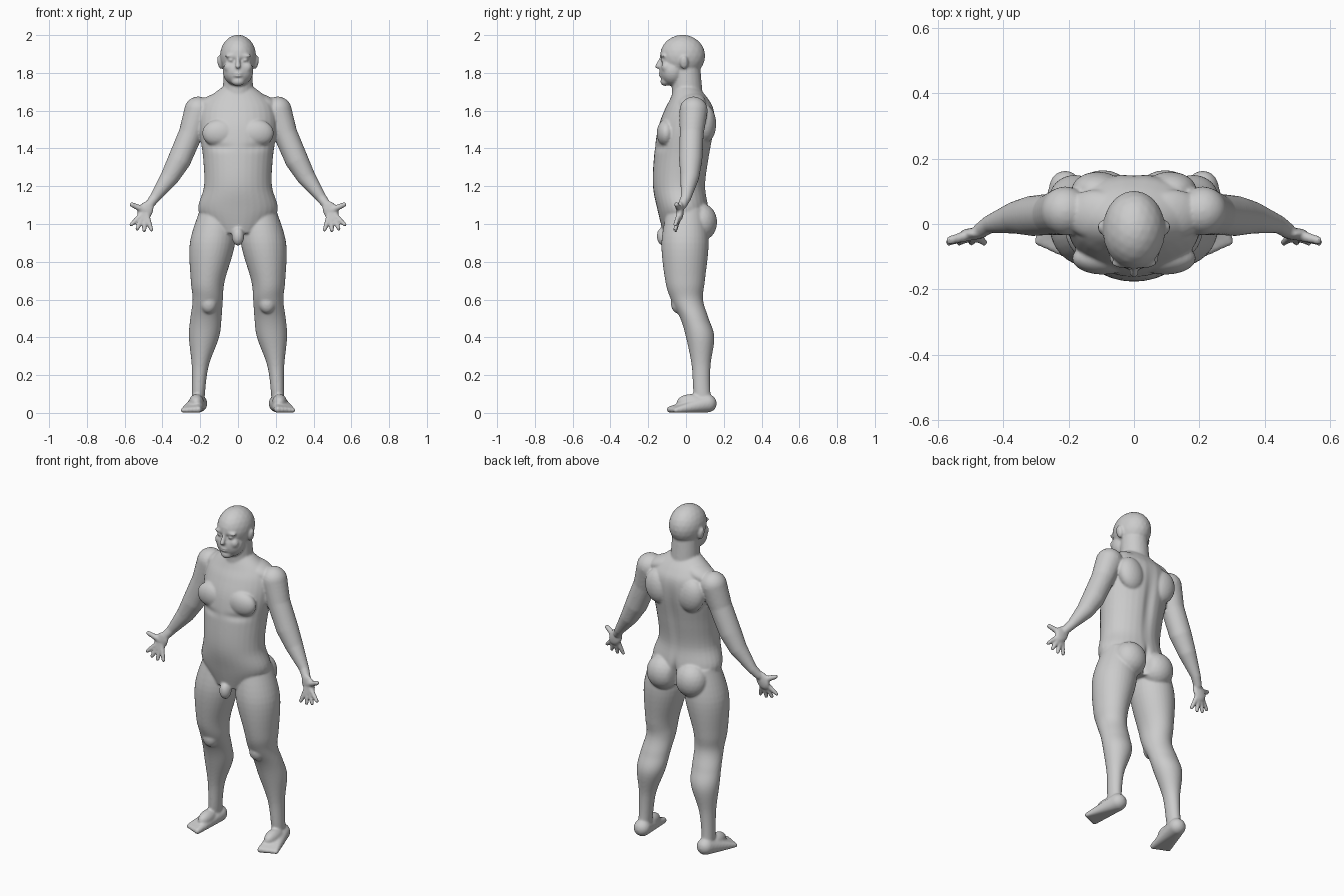
import bpy, bmesh, math
from mathutils import Vector, Matrix

cube = bpy.data.objects.get("Cube")
if cube:
    bpy.data.objects.remove(cube, do_unlink=True)

SIDES, STEPS = 32, 6
bm = bmesh.new()


def spline(rows):
    """Smoothly interpolate a list of equal-length rows."""
    result = []
    for index in range(len(rows) - 1):
        start, end = rows[index], rows[index + 1]
        before = rows[max(index - 1, 0)]
        after = rows[min(index + 2, len(rows) - 1)]
        for step in range(STEPS):
            t = step / STEPS
            ease = t * t * (3 - 2 * t)
            leave, arrive = t * (1 - t) ** 2 / 2, t * t * (t - 1) / 2
            result.append([a + (b - a) * ease + (b - previous) * leave + (following - a) * arrive
                           for previous, a, b, following in zip(before, start, end, after)])
    return result + [rows[-1]]


def stack(rows):
    """Loft level oval sections: height, x centre, half width, front, back."""
    loops = []
    for height, middle, half_width, front, back in spline(rows):
        loop = []
        for side in range(SIDES):
            angle = math.tau * side / SIDES
            x = middle + half_width * math.cos(angle)
            y = (front + back) / 2 + (back - front) / 2 * math.sin(angle)
            loop.append(bm.verts.new((x, y, height)))
        loops.append(loop)
    for lower, upper in zip(loops, loops[1:]):
        for side in range(SIDES):
            bm.faces.new((lower[side - 1], lower[side], upper[side], upper[side - 1]))
    bm.faces.new(reversed(loops[0]))
    bm.faces.new(loops[-1])


def blob(centre, size, tilt=0):
    """Ellipsoid, optionally leaning sideways."""
    placement = (Matrix.Translation(centre) @ Matrix.Rotation(tilt, 4, "Y")
                 @ Matrix.Diagonal((*size, 1)))
    bmesh.ops.create_icosphere(bm, subdivisions=3, radius=1, matrix=placement)


def taper(start, end, start_radius, end_radius, beads=16):
    """Round-ended limb that narrows from start to end."""
    start, end = Vector(start), Vector(end)
    for bead in range(beads + 1):
        t = bead / beads
        radius = start_radius + (end_radius - start_radius) * t
        blob(centre=start.lerp(end, t), size=(radius, radius, radius))


# Leg: hip, thigh, knee, calf, ankle
stack([(1.08, .11, .09, -.1, .1),
       (.9, .135, .12, -.13, .12),
       (.7, .16, .09, -.11, .1),
       (.6, .16, .08, -.08, .09),
       (.5, .17, .083, -.03, .12),
       (.4, .18, .08, 0, .15),
       (.25, .2, .045, .03, .13),
       (.1, .21, .035, .04, .13),
       (.04, .21, .035, .06, .15)])
kneecap = Vector((.155, -.04, .58))
blob(centre=kneecap, size=(.045, .04, .055))
buttock = Vector((.095, .08, 1.01))
blob(centre=buttock, size=(.095, .085, .1))

# Foot: five toes fanning out from the heel, with an instep
heel = Vector((.21, .115, .05))
for toe in range(5):
    toe_radius = .018 - .001 * toe
    tip = (.21 + .02 * toe, -.085 + .008 * toe, toe_radius)
    taper(heel, tip, start_radius=.048, end_radius=toe_radius)
blob(centre=(.22, .03, .055), size=(.04, .08, .045))

# Arm: shoulder, biceps, elbow, forearm, wrist
shoulder = Vector((.21, .04, 1.6))
joints = [(shoulder, .075),
          (Vector((.25, .03, 1.48)), .064),
          (Vector((.31, .025, 1.34)), .062),
          (Vector((.36, .02, 1.25)), .05),
          (Vector((.44, 0, 1.14)), .028),
          (Vector((.47, -.02, 1.1)), .024)]
for (upper, upper_radius), (lower, lower_radius) in zip(joints, joints[1:]):
    taper(upper, lower, upper_radius, lower_radius)

# Hand: fingers and thumb fan out from the palm
palm = Vector((.49, -.03, 1.07))
blob(centre=palm, size=(.04, .018, .055), tilt=-.5)


def finger(angle, length, thickness):
    reach = Vector((math.sin(angle), -.25, -math.cos(angle))) * length
    taper(palm, palm + reach, start_radius=thickness, end_radius=thickness * .7)


for number in range(4):
    finger(angle=.8 - .37 * number, length=.105, thickness=.016)
finger(angle=2, length=.08, thickness=.019)

# Chest muscle, shoulder blade and collar slope
chest = Vector((.095, -.105, 1.48))
blob(centre=chest, size=(.095, .05, .075))
blob(centre=(.11, .105, 1.53), size=(.08, .055, .1), tilt=.2)
blob(centre=(.12, .03, 1.645), size=(.1, .075, .045), tilt=.35)

# Ear, brow, cheek and eye
blob(centre=(.096, -.01, 1.855), size=(.013, .022, .036), tilt=.2)
blob(centre=(.035, -.12, 1.89), size=(.035, .015, .011))
blob(centre=(.045, -.105, 1.83), size=(.03, .025, .03))
eye = Vector((.036, -.12, 1.868))
blob(centre=eye, size=(.017, .014, .011))

# Mirror the paired parts
bmesh.ops.mirror(bm, geom=bm.verts[:] + bm.edges[:] + bm.faces[:], axis="X", merge_dist=-1)

# Torso from pelvis to base of neck
stack([(.95, 0, .13, -.12, .1),
       (1.07, 0, .21, -.15, .12),
       (1.2, 0, .18, -.175, .105),
       (1.35, 0, .185, -.17, .125),
       (1.5, 0, .205, -.15, .15),
       (1.6, 0, .2, -.115, .15),
       (1.66, 0, .165, -.085, .12),
       (1.72, 0, .09, -.06, .07)])

# Neck, skull, jaw and chin
taper(start=(0, .01, 1.62), end=(0, 0, 1.84), start_radius=.085, end_radius=.075)
blob(centre=(0, -.018, 1.89), size=(.096, .12, .112))
blob(centre=(0, -.07, 1.81), size=(.082, .07, .08))
blob(centre=(0, -.11, 1.755), size=(.035, .026, .025))

# Nose and lips
taper(start=(0, -.13, 1.88), end=(0, -.15, 1.835), start_radius=.009, end_radius=.014)
lips = Vector((0, -.13, 1.79))
blob(centre=lips, size=(.027, .017, .013))

# Groin
blob(centre=(0, -.12, .935), size=(.033, .035, .05))

# Fuse everything into one smooth skin
mesh = bpy.data.meshes.new("body")
bmesh.ops.recalc_face_normals(bm, faces=bm.faces[:])
bm.to_mesh(mesh)
bm.free()
body = bpy.data.objects.new("body", mesh)
bpy.context.collection.objects.link(body)
bpy.context.view_layer.objects.active = body
body.select_set(True)
fuse = body.modifiers.new("fuse", "REMESH")
fuse.mode, fuse.voxel_size = "VOXEL", .006
soften = body.modifiers.new("soften", "SMOOTH")
soften.factor, soften.iterations = .5, 8
for modifier in ("fuse", "soften"):
    bpy.ops.object.modifier_apply(modifier=modifier)


def press(centre, size, push):
    """Soft sculpting stroke, applied equally on both sides."""
    for vertex in body.data.vertices:
        x, y, z = vertex.co
        offset = Vector((abs(x), y, z)) - Vector(centre)
        distance = sum((along / reach) ** 2 for along, reach in zip(offset, size))
        vertex.co.y += push * math.exp(-distance)


# Spine groove, seat cleft, chest fold, inner eye corner and mouth line
press(centre=(0, .15, 1.36), size=(.03, .08, .2), push=-.014)
press(centre=(0, .14, 1), size=(.015, .08, .08), push=-.035)
press(centre=chest - Vector((0, .04, .075)), size=(.07, .06, .02), push=.007)
press(centre=eye - Vector((.018, .02, 0)), size=(.01, .02, .012), push=.007)
press(centre=lips, size=(.024, .03, .004), push=.006)

grey = (.6, .6, .6, 1)
material = bpy.data.materials.new("plain grey")
material.use_nodes = True
material.diffuse_color = grey
material.node_tree.nodes["Principled BSDF"].inputs["Base Color"].default_value = grey
body.data.materials.clear()
body.data.materials.append(material)
bpy.ops.object.shade_smooth()
